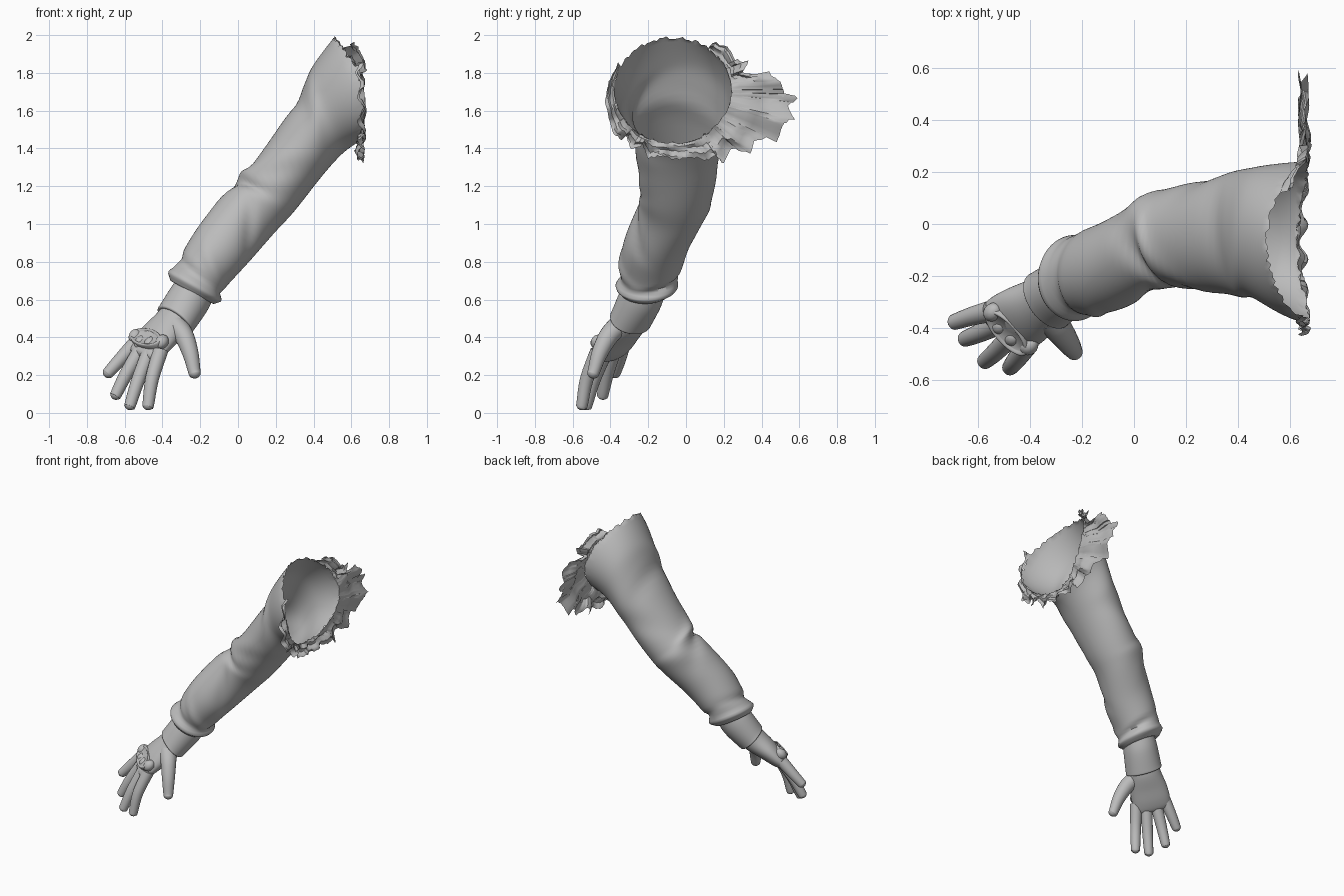
import bpy, bmesh, math, random
from mathutils import Vector as V

random.seed(4)
if "Cube" in bpy.data.objects:
    bpy.data.objects.remove(bpy.data.objects["Cube"])

grey = bpy.data.materials.new("plain grey")
grey.use_nodes = True
tone = (0.5, 0.5, 0.5, 1)
grey.diffuse_color = tone
grey.node_tree.nodes["Principled BSDF"].inputs["Base Color"].default_value = tone


def finish(name, bm, angle=60):
    bmesh.ops.recalc_face_normals(bm, faces=bm.faces)
    mesh = bpy.data.meshes.new(name)
    bm.to_mesh(mesh)
    bm.free()
    mesh.materials.append(grey)
    ob = bpy.data.objects.new(name, mesh)
    bpy.context.collection.objects.link(ob)
    bpy.ops.object.select_all(action="DESELECT")
    ob.select_set(True)
    bpy.context.view_layer.objects.active = ob
    bpy.ops.object.shade_smooth_by_angle(angle=math.radians(angle))
    return ob


def spline(keys, t):
    """Catmull-Rom through tuples of vectors."""
    i = min(int(t), len(keys) - 2)
    f = t - i
    a, b, c, d = (keys[max(0, min(len(keys) - 1, i + k))] for k in (-1, 0, 1, 2))
    return [q + (r - p) * f / 2 + (p * 2 - q * 5 + r * 4 - s) * f * f / 2
            + (q * 3 - p - r * 3 + s) * f ** 3 / 2 for p, q, r, s in zip(a, b, c, d)]


def loft(name, keys, sides=32, steps=6, shape=None, caps=True):
    """Skin elliptical rings given as (centre, half axis, half axis)."""
    bm = bmesh.new()
    rings = []
    for k in range((len(keys) - 1) * steps + 1):
        t = k / steps
        c, u, v = spline(keys, t)
        ring = []
        for j in range(sides):
            a = 2 * math.pi * j / sides
            p = u * math.cos(a) + v * math.sin(a)
            if shape:
                p = shape(t, a, p)
            ring.append(bm.verts.new(c + p))
        rings.append(ring)
    for r, s in zip(rings, rings[1:]):
        for j in range(sides):
            n = (j + 1) % sides
            bm.faces.new((r[j], r[n], s[n], s[j]))
    if caps:
        bm.faces.new(rings[0])
        bm.faces.new(rings[-1])
    last = [v.co.copy() for v in rings[-1]]
    finish(name, bm)
    return last


# Sleeve: upper edge (x, z), lower edge (x, z), centre y, half width
sections = [
    (-.32, .69, -.16, .60, -.22, .09), (-.36, .71, -.12, .58, -.215, .135),
    (-.31, .82, -.06, .67, -.19, .16), (-.20, 1.0, .05, .79, -.155, .175),
    (-.02, 1.22, .19, .95, -.07, .185), (.08, 1.32, .30, 1.07, -.05, .20),
    (.30, 1.64, .45, 1.26, -.035, .235), (.40, 1.84, .55, 1.37, -.035, .255),
    (.51, 1.99, .63, 1.43, -.07, .31)]
sleeve_keys = []
for ux, uz, lx, lz, cy, half in sections:
    up, low = V((ux, cy, uz)), V((lx, cy, lz))
    sleeve_keys.append(((up + low) / 2, (up - low) / 2, V((0, half, 0))))

# Folds: position, angle, slant, width, spread, height
folds = [(1.35, 0, 0, .22, 9, .02), (1.9, -40, .15, .16, 1.3, -.018),
         (1.75, 150, -.2, .15, 1, -.02), (2.3, -100, .5, .2, .8, .012),
         (4.25, -30, -.5, .22, 1.1, -.025), (4.75, -20, -.6, .25, 1.2, .02),
         (5.2, -70, -.5, .18, .7, -.015), (3.6, -110, .6, .2, .7, -.016),
         (3.9, 60, .3, .25, .9, .012), (6.05, 0, -.15, .2, 1, -.015),
         (6.5, -60, .3, .3, .9, .012), (5.5, 80, .4, .25, .8, -.012)]


def cloth(t, a, p):
    d = 0
    for t0, a0, slant, width, spread, height in folds:
        da = (a - math.radians(a0) + math.pi) % (2 * math.pi) - math.pi
        d += height * math.exp(-((t - t0 - slant * da) / width) ** 2 - (da / spread) ** 2)
    p = p + p.normalized() * d
    p.x += .09 * max(0, t - 7) ** 2 * math.sin(a) ** 2      # curved armhole
    if t > 7.99:
        p += V((random.uniform(-.008, .008), 0, random.uniform(-.012, .008)))
    return p


rim = loft("sleeve", sleeve_keys, 112, 8, cloth, caps=False)

# Torn cloth around the armhole, outline as (y, z) from the front round to the back
outline = [(-.36, 1.85), (-.41, 1.75), (-.43, 1.65), (-.41, 1.57), (-.39, 1.49),
           (-.34, 1.44), (-.32, 1.47), (-.29, 1.39), (-.23, 1.42), (-.20, 1.35),
           (-.12, 1.36), (-.05, 1.34), (.03, 1.36), (.10, 1.33), (.15, 1.36),
           (.20, 1.32), (.24, 1.40), (.34, 1.37), (.36, 1.43), (.45, 1.47), (.48, 1.43),
           (.52, 1.54), (.58, 1.55), (.54, 1.62), (.59, 1.67), (.52, 1.69), (.50, 1.76),
           (.44, 1.80), (.40, 1.78), (.30, 1.80), (.33, 1.86), (.26, 1.87), (.22, 1.94),
           (.12, 1.97)]
mid_y, mid_z = -.07, 1.71


def bearing(y, z):
    return math.atan2(z - mid_z, y - mid_y)


def rim_at(ang):
    near = sorted(rim, key=lambda p: abs((bearing(p.y, p.z) - ang + math.pi)
                                         % (2 * math.pi) - math.pi))[:2]
    return (near[0] + near[1]) / 2


bm = bmesh.new()
columns = []
for (y0, z0), (y1, z1) in zip(outline, outline[1:]):
    for s in range(5):
        y, z = y0 + (y1 - y0) * s / 5, z0 + (z1 - z0) * s / 5
        ang = bearing(y, z)
        start = rim_at(ang)
        end = V((.65 + .02 * math.sin(ang * 17), y, z + random.uniform(-.008, .008)))
        if z > 1.8 and y > 0:
            end.x = start.x + .05
        column = []
        for k in range(7):
            f = k / 6
            p = start.lerp(end, f)
            p.x += .014 * math.sin(f * 9 + ang * 4) * math.sin(math.pi * f)
            column.append(bm.verts.new(p))
        columns.append(column)
for a, b in zip(columns, columns[1:]):
    for k in range(6):
        bm.faces.new((a[k], b[k], b[k + 1], a[k + 1]))
finish("torn_armhole_cloth", bm, 40)

# Hand directions: across the knuckles, and out of the back of the hand
across = V((-.64, .72, .2)).normalized()
along = V((-.58, -.41, -.70)).normalized()
back = across.cross(along).normalized()
if back.z < 0:
    back = -back


def hand_ring(x, y, z, wide, thick):
    return V((x, y, z)), across * wide, back * thick


# Glove cuff and palm
loft("glove_cuff", [hand_ring(*r) for r in (
    (-.20, -.20, .69, .10, .10), (-.25, -.235, .615, .115, .115),
    (-.32, -.285, .51, .122, .105), (-.335, -.295, .49, .122, .10),
    (-.337, -.297, .488, .10, .085))], 48)
loft("palm", [hand_ring(*r) for r in (
    (-.29, -.265, .55, .10, .085), (-.35, -.305, .475, .108, .085),
    (-.42, -.35, .405, .125, .072), (-.475, -.385, .345, .128, .058),
    (-.51, -.41, .305, .115, .04), (-.52, -.417, .293, .06, .015))], 48)

# Raised knuckle guard
guard = V((-.465, -.385, .36)) + back * .045
loft("knuckle_guard", [(guard + back * h, across * w, along * l) for h, w, l in (
    (-.03, .115, .058), (.012, .115, .058), (.02, .105, .05), (.012, .09, .04))], 40, 4)


# Fingers and knuckles
def digit(name, path, r0, r1):
    points = [V(p) for p in path]
    d = (points[-1] - points[0]).normalized()
    u = d.cross(back).normalized()
    v = u.cross(d)
    keys = []
    for i, p in enumerate(points):
        r = r0 + (r1 - r0) * i / (len(points) - 1)
        keys.append((p, u * r, v * r))
    for f in (.5, .8, .96, 1):                              # rounded tip
        r = r1 * max(.05, math.sqrt(1 - f * f))
        keys.append((points[-1] + d * r1 * f, u * r, v * r))
    loft(name, keys, 20, 4)


fingers = {
    "index": ((-.41, -.465, .33), (-.455, -.525, .18), (-.475, -.55, .045)),
    "middle": ((-.47, -.43, .32), (-.53, -.49, .17), (-.57, -.525, .045)),
    "ring": ((-.52, -.385, .325), (-.595, -.42, .20), (-.645, -.44, .10)),
    "little": ((-.55, -.335, .36), (-.625, -.355, .28), (-.685, -.375, .215))}
for name, path in fingers.items():
    digit(name + "_finger", path, .041, .031)
    c = V(path[0]) - along * .035 + back * .03
    loft(name + "_knuckle", [(c + back * .036 * math.sin(a), across * .034 * math.cos(a),
                              along * .042 * math.cos(a))
                             for a in (-.6, 0, .5, 1, 1.35, 1.54)], 20, 3)
digit("thumb", ((-.335, -.345, .47), (-.285, -.41, .405), (-.25, -.46, .31),
                (-.23, -.49, .215)), .062, .033)
